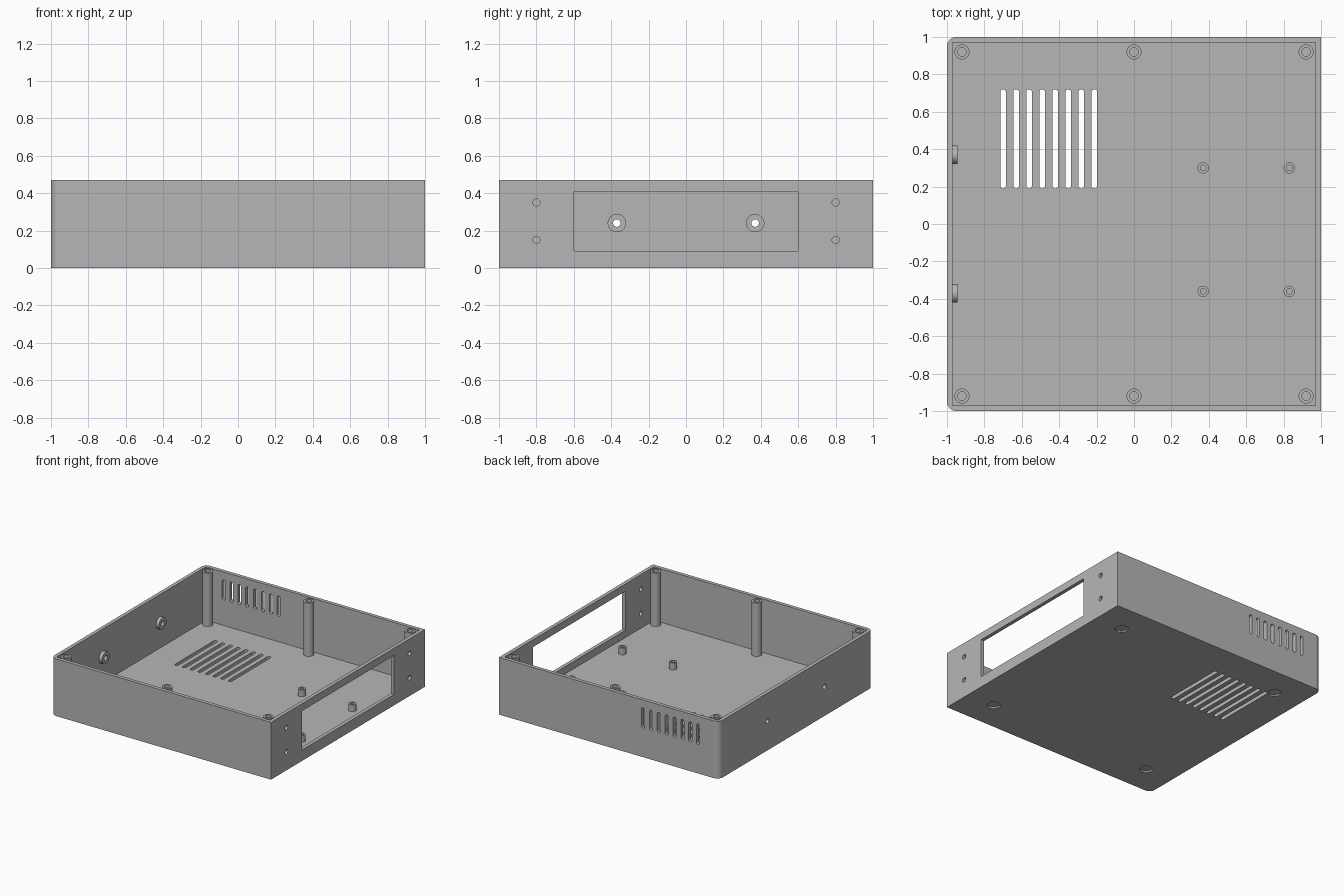
import bpy, bmesh, math

if "Cube" in bpy.data.objects:
    bpy.data.objects.remove(bpy.data.objects["Cube"], do_unlink=True)

HEIGHT, WALL, FLOOR = 0.47, 0.03, 0.03
INNER = 1 - WALL

grey = bpy.data.materials.new("enclosure grey")
grey.use_nodes = True
grey.diffuse_color = (0.47, 0.47, 0.47, 1)
grey.node_tree.nodes["Principled BSDF"].inputs["Base Color"].default_value = grey.diffuse_color


def rounded(u, v, hu, hv, radii, steps=8):
    """Counter-clockwise rectangle outline with a radius for each corner."""
    pts = []
    for k, (su, sv) in enumerate([(1, 1), (-1, 1), (-1, -1), (1, -1)]):
        r = radii[k]
        for i in range(steps + 1 if r else 1):
            a = math.pi / 2 * (k + i / steps)
            p = (u + su * (hu - r) + r * math.cos(a), v + sv * (hv - r) + r * math.sin(a))
            if not pts or min(math.dist(p, pts[-1]), math.dist(p, pts[0])) > 1e-5:
                pts.append(p)
    return pts


def box(u, v, hu, hv):
    return rounded(u, v, hu, hv, [0] * 4)


def slot(u, v, hu, hv):
    return rounded(u, v, hu, hv, [min(hu, hv)] * 4)


def circle(u, v, r):
    return slot(u, v, r, r)


def place(u, v, w, axis):
    return {"x": (w, u, v), "y": (v, w, u), "z": (u, v, w)}[axis]


def prism(bm, pts, lo, hi, axis="z"):
    """Extrude an outline along an axis."""
    a = [bm.verts.new(place(u, v, lo, axis)) for u, v in pts]
    b = [bm.verts.new(place(u, v, hi, axis)) for u, v in pts]
    bm.faces.new(a[::-1])
    bm.faces.new(b)
    for i in range(len(pts)):
        j = (i + 1) % len(pts)
        bm.faces.new((a[i], a[j], b[j], b[i]))


def finish(name, bm):
    bmesh.ops.recalc_face_normals(bm, faces=bm.faces)
    mesh = bpy.data.meshes.new(name)
    bm.to_mesh(mesh)
    bm.free()
    mesh.materials.append(grey)
    ob = bpy.data.objects.new(name, mesh)
    bpy.context.collection.objects.link(ob)
    return ob


def smooth(ob):
    ob.data.polygons.foreach_set("use_smooth", [True] * len(ob.data.polygons))
    ob.data.set_sharp_from_angle(angle=math.radians(30))


def tube(name, u, v, lo, hi, outer, inner, axis="z"):
    """Hollow round boss."""
    bm = bmesh.new()
    rings = [[bm.verts.new(place(p, q, w, axis)) for p, q in circle(u, v, r)]
             for r, w in [(outer, lo), (outer, hi), (inner, hi), (inner, lo)]]
    for k in range(4):
        a, b = rings[k], rings[(k + 1) % 4]
        for i in range(len(a)):
            j = (i + 1) % len(a)
            bm.faces.new((a[i], a[j], b[j], b[i]))
    smooth(finish(name, bm))


# Outer case: two rounded corners on the -x side
bm = bmesh.new()
prism(bm, rounded(0, 0, 1, 1, [0, 0.05, 0.05, 0]), 0, HEIGHT)
case = finish("case", bm)

# Open cavity
bm = bmesh.new()
prism(bm, box(0, 0, INNER, INNER), FLOOR, HEIGHT + 0.1)
cavity = finish("cavity_cutter", bm)

# Vents, panel opening, screw holes and foot recesses
bm = bmesh.new()
for i in range(8):
    prism(bm, slot(-0.7 + 0.0697 * i, 0.455, 0.015, 0.265), -0.05, 0.06)
    prism(bm, slot(0.322, -0.81 + 0.0715 * i, 0.083, 0.014), 0.95, 1.05, "y")
prism(bm, box(0, 0.25, 0.6, 0.16), 0.95, 1.05, "x")
for side in (-1, 1):
    prism(bm, circle(side * 0.37, 0.24, 0.02), -1.05, -0.95, "x")
    for z in (0.15, 0.35):
        prism(bm, circle(side * 0.8, z, 0.019), 0.95, 1.05, "x")
    for y in (-0.75, 0.75):
        prism(bm, circle(side * 0.75, y, 0.05), -0.05, 0.012)
openings = finish("openings_cutter", bm)

for cutter in (cavity, openings):
    cutter.hide_render = True
    mod = case.modifiers.new(cutter.name, "BOOLEAN")
    mod.operation, mod.solver, mod.object = "DIFFERENCE", "EXACT", cutter
bpy.context.view_layer.update()
cut_mesh = bpy.data.meshes.new_from_object(case.evaluated_get(bpy.context.evaluated_depsgraph_get()))
case.modifiers.clear()
case.data = cut_mesh
for cutter in (cavity, openings):
    bpy.data.objects.remove(cutter, do_unlink=True)
smooth(case)
case.modifiers.new("even_shading", "WEIGHTED_NORMAL").keep_sharp = True

# Lid screw posts along the front and back walls
for y, row in ((-0.92, "front"), (0.92, "back")):
    for x, spot in ((-0.92, "right"), (0, "middle"), (0.92, "left")):
        tube(f"{row}_{spot}_screw_post", x, y, FLOOR - 0.005, HEIGHT - 0.002, 0.04, 0.023)

# Board standoffs
for y, row in ((-0.36, "front"), (0.3, "back")):
    for x, spot in ((0.37, "inner"), (0.83, "outer")):
        tube(f"{row}_{spot}_standoff", x, y, FLOOR - 0.005, 0.085, 0.03, 0.015)

# Bosses around the holes in the -x wall
for y, row in ((-0.37, "front"), (0.37, "back")):
    tube(f"{row}_wall_boss", y, 0.24, -INNER - 0.005, -0.943, 0.049, 0.02, "x")
